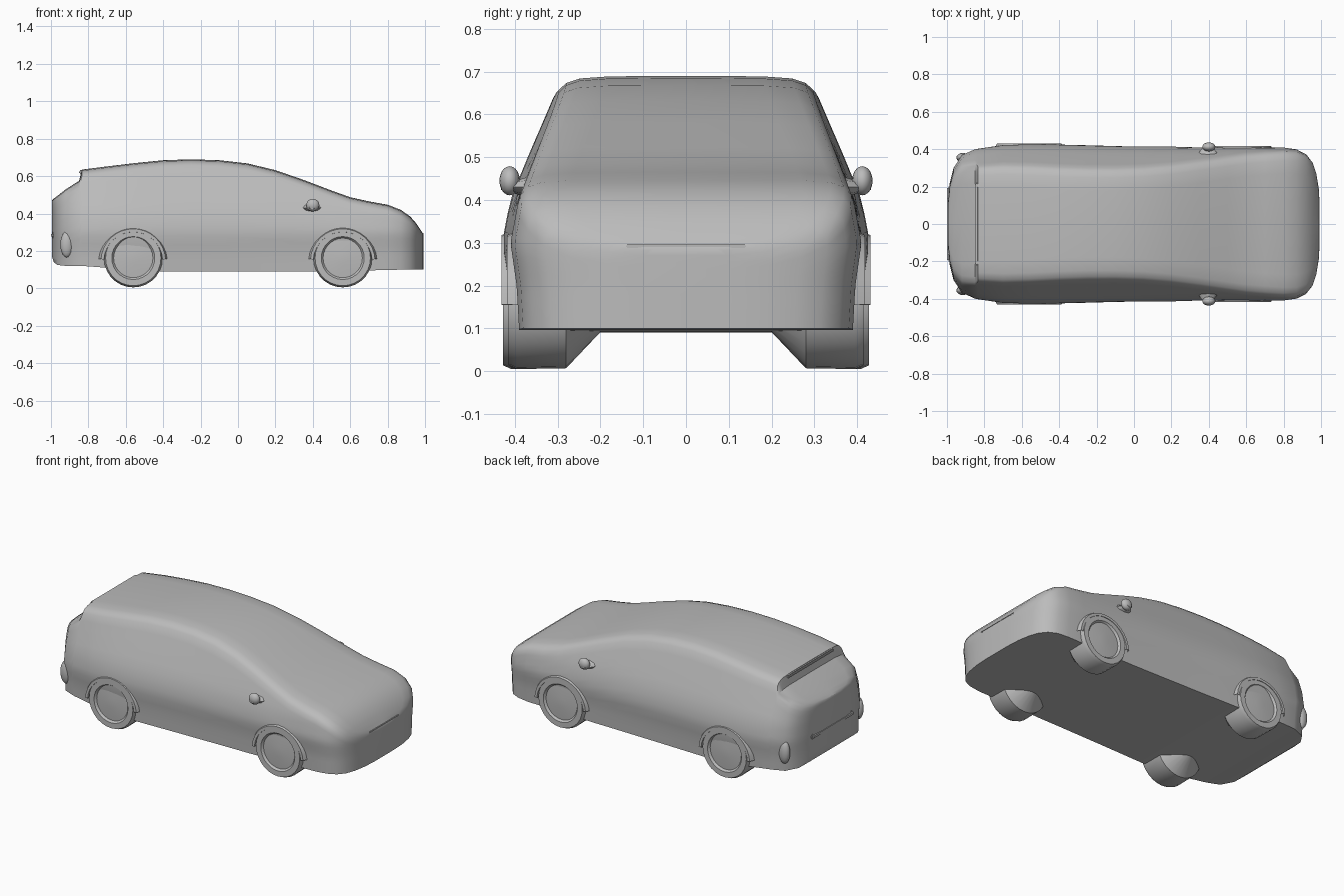
import bpy, bmesh, math
from mathutils import Matrix, Vector

old = bpy.data.objects.get("Cube")
if old:
    bpy.data.objects.remove(old, do_unlink=True)

grey = bpy.data.materials.new("plain grey")
grey.use_nodes = True
GREY = (0.5, 0.5, 0.5, 1)
grey.diffuse_color = GREY
grey.node_tree.nodes["Principled BSDF"].inputs["Base Color"].default_value = GREY


def finish(bm, name, angle=35):
    bmesh.ops.recalc_face_normals(bm, faces=bm.faces)
    mesh = bpy.data.meshes.new(name)
    bm.to_mesh(mesh)
    bm.free()
    mesh.materials.append(grey)
    obj = bpy.data.objects.new(name, mesh)
    bpy.context.collection.objects.link(obj)
    bpy.ops.object.select_all(action="DESELECT")
    obj.select_set(True)
    bpy.context.view_layer.objects.active = obj
    bpy.ops.object.shade_smooth_by_angle(angle=math.radians(angle))
    return obj


def interp(table, v):
    for (a, p), (b, q) in zip(table, table[1:]):
        if v <= b:
            return p + (q - p) * max(0, v - a) / (b - a)
    return table[-1][1]


# Side wall: share of the full half width at each height
SIDE = [(0.09, 0.95), (0.2, 0.965), (0.3, 1.0), (0.4, 0.955),
        (0.49, 0.87), (0.65, 0.71), (0.7, 0.66)]
# Body stations: x, underside, top, half width
BODY = [(-0.995, 0.17, 0.47, 0.12), (-0.985, 0.14, 0.48, 0.22), (-0.965, 0.125, 0.495, 0.30),
        (-0.92, 0.12, 0.53, 0.37), (-0.85, 0.12, 0.575, 0.40), (-0.835, 0.12, 0.635, 0.405),
        (-0.7, 0.11, 0.652, 0.425), (-0.55, 0.1, 0.67, 0.43), (-0.4, 0.09, 0.685, 0.428),
        (-0.25, 0.09, 0.69, 0.424), (-0.1, 0.09, 0.685, 0.42), (0.05, 0.09, 0.668, 0.417),
        (0.2, 0.09, 0.632, 0.414), (0.35, 0.09, 0.58, 0.412), (0.5, 0.092, 0.523, 0.41),
        (0.6, 0.094, 0.487, 0.41), (0.7, 0.096, 0.465, 0.41), (0.8, 0.098, 0.447, 0.41),
        (0.87, 0.1, 0.42, 0.40), (0.92, 0.1, 0.385, 0.375), (0.955, 0.1, 0.345, 0.33),
        (0.975, 0.1, 0.315, 0.27), (0.988, 0.1, 0.295, 0.19), (0.993, 0.1, 0.288, 0.1)]
LEVELS = 12


def section(x, low, top, width):
    k = width / 0.42
    edge = top - 0.035
    shoulder = width * interp(SIDE, edge)
    half = [(shoulder - 0.12 * k, top - 0.001), (shoulder - 0.05 * k, top - 0.006),
            (shoulder - 0.018 * k, top - 0.017)]
    for i in range(LEVELS + 1):
        z = edge + (low - edge) * i / LEVELS
        half.append((width * interp(SIDE, z), z))
    ring = [(0, top)] + half + [(-y, z) for y, z in reversed(half)]
    return [(x, y, z) for y, z in ring]


# Body shell lofted from tail to nose
bm = bmesh.new()
rings = [[bm.verts.new(p) for p in section(*s)] for s in BODY]
for a, b in zip(rings, rings[1:]):
    for i in range(len(a)):
        j = (i + 1) % len(a)
        bm.faces.new((a[i], a[j], b[j], b[i]))
bm.faces.new(rings[0])
bm.faces.new(rings[-1])
finish(bm, "body_shell")


# Solid of revolution about the y axis, from (radius, y) pairs
def lathe(name, profile, x, z, side, steps=28):
    bm = bmesh.new()
    loops = []
    for r, y in profile:
        loops.append([bm.verts.new((x + r * math.cos(math.tau * i / steps), side * y,
                                    z + r * math.sin(math.tau * i / steps)))
                      for i in range(steps)])
    for a, b in zip(loops, loops[1:]):
        for i in range(steps):
            j = (i + 1) % steps
            bm.faces.new((a[i], a[j], b[j], b[i]))
    bm.faces.new(loops[0])
    bm.faces.new(loops[-1])
    return finish(bm, name)


# Raised lip that follows the top of a wheel opening
def arch(name, x, z, y, side, radius=0.165, steps=16):
    bm = bmesh.new()
    rows = []
    for i in range(steps + 1):
        a = math.pi * (0.02 + 0.96 * i / steps)
        rows.append([bm.verts.new((x + (radius + dr) * math.cos(a), side * (y + dy),
                                   z + (radius + dr) * math.sin(a)))
                     for dr, dy in ((-0.015, -0.05), (-0.008, 0.003), (0.008, 0.003), (0.03, -0.05))])
    for a, b in zip(rows, rows[1:]):
        for i in range(3):
            bm.faces.new((a[i], a[i + 1], b[i + 1], b[i]))
    finish(bm, name)


# Smooth ellipsoid
def ellipsoid(name, centre, size):
    bm = bmesh.new()
    bmesh.ops.create_uvsphere(bm, u_segments=16, v_segments=10, radius=1,
                              matrix=Matrix.Translation(centre) @ Matrix.Diagonal((*size, 1)))
    finish(bm, name)


for side, word in ((1, "left"), (-1, "right")):
    # Wheels, tapering inwards under the floor
    for x, y, end in ((0.56, 0.415, "front"), (-0.56, 0.428, "rear")):
        rim = [(0.06, 0.19), (0.155, 0.28), (0.157, y - 0.02), (0.148, y), (0.115, y),
               (0.105, y - 0.012), (0.03, y - 0.006)]
        lathe(f"{end}_{word}_wheel", rim, x, 0.162, side)
        arch(f"{end}_{word}_arch_lip", x, 0.145, y, side)

    # Door mirrors: flared stalk with a small housing at the tip
    bm = bmesh.new()
    bmesh.ops.create_cone(bm, cap_ends=True, segments=8, radius1=1, radius2=0.2, depth=1)
    place = (Matrix.Translation((0.395, side * 0.39, 0.43)) @ Matrix.Diagonal((0.07, 0.085, 0.03, 1))
             @ Matrix.Rotation(-side * math.pi / 2, 4, "X"))
    bmesh.ops.transform(bm, matrix=place, verts=bm.verts)
    finish(bm, f"{word}_mirror_stalk")
    ellipsoid(f"{word}_mirror_housing", (0.4, side * 0.412, 0.445), (0.035, 0.024, 0.034))

    # Corner pods on the rear bumper
    ellipsoid(f"{word}_rear_pod", (-0.915, side * 0.355, 0.235), (0.035, 0.025, 0.07))


# Box helper for trim
def box(name, centre, size):
    bm = bmesh.new()
    bmesh.ops.create_cube(bm, size=1, matrix=Matrix.Translation(centre) @ Matrix.Diagonal((*size, 1)))
    bmesh.ops.bevel(bm, geom=bm.edges[:], offset=min(size) * 0.3, segments=2, affect="EDGES")
    finish(bm, name)


# Grille bar, tail bumper ridge and roof spoiler lip
box("grille_bar", (0.985, 0, 0.292), (0.016, 0.28, 0.008))
box("tail_bumper_ridge", (-0.985, 0, 0.285), (0.028, 0.4, 0.03))
box("spoiler_lip", (-0.82, 0, 0.622), (0.06, 0.44, 0.02))
